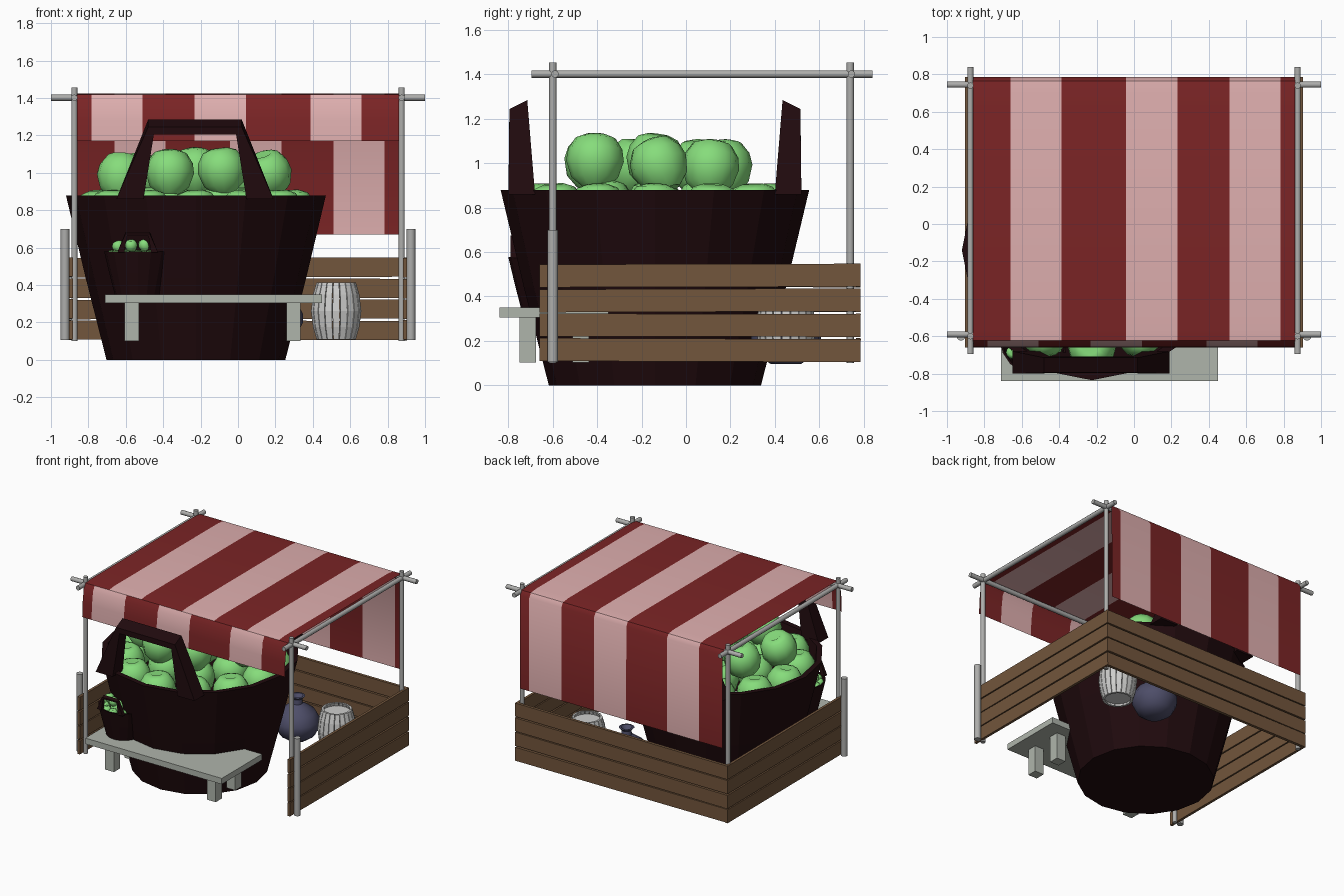
import bpy, bmesh, math, random
from mathutils import Matrix, Vector

if "Cube" in bpy.data.objects:
    bpy.data.objects.remove(bpy.data.objects["Cube"])

random.seed(4)


def mat(name, r, g, b):
    m = bpy.data.materials.new(name)
    m.diffuse_color = (r, g, b, 1)
    m.use_nodes = True
    m.node_tree.nodes["Principled BSDF"].inputs["Base Color"].default_value = m.diffuse_color
    return m


RED = mat("dark red cloth", 0.20, 0.018, 0.019)
PINK = mat("pale pink cloth", 0.74, 0.43, 0.43)
WOOD = mat("brown wood", 0.17, 0.092, 0.045)
POLE = mat("grey pole", 0.42, 0.42, 0.41)
BENCH = mat("pale grey bench", 0.43, 0.46, 0.41)
BASKET = mat("dark basket", 0.014, 0.003, 0.004)
APPLE = mat("apple green", 0.24, 0.72, 0.20)
JAR = mat("slate blue", 0.075, 0.075, 0.14)
BARREL = mat("light barrel", 0.62, 0.62, 0.61)


def finish(name, bm, mats, smooth=None, fix=True):
    if fix:
        bmesh.ops.recalc_face_normals(bm, faces=bm.faces[:])
    me = bpy.data.meshes.new(name)
    bm.to_mesh(me)
    bm.free()
    for m in mats:
        me.materials.append(m)
    if smooth:
        me.polygons.foreach_set("use_smooth", [True] * len(me.polygons))
        me.set_sharp_from_angle(angle=math.radians(smooth))
    ob = bpy.data.objects.new(name, me)
    bpy.context.scene.collection.objects.link(ob)
    return ob


def add_box(bm, lo, hi, rot=None):
    """Box between two corners, optionally turned about its centre."""
    lo, hi = Vector(lo), Vector(hi)
    m = Matrix.Translation((lo + hi) / 2) @ (rot or Matrix()) @ Matrix.Diagonal((*(hi - lo), 1))
    bmesh.ops.create_cube(bm, size=1, matrix=m)


def add_rod(bm, a, b, r, segs=10):
    a, b = Vector(a), Vector(b)
    m = Matrix.Translation((a + b) / 2) @ (b - a).to_track_quat('Z', 'Y').to_matrix().to_4x4()
    bmesh.ops.create_cone(bm, cap_ends=True, segments=segs, radius1=r, radius2=r,
                          depth=(b - a).length, matrix=m)


def add_lathe(bm, profile, segs, m=Matrix()):
    """Turn (radius, height) points about z; radius 0 makes a pole."""
    rings = []
    for r, z in profile:
        n = segs if r > 0 else 1
        rings.append([bm.verts.new(m @ Vector((r * math.cos(2 * math.pi * i / segs),
                                               r * math.sin(2 * math.pi * i / segs), z)))
                      for i in range(n)])
    for p, q in zip(rings, rings[1:]):
        for i in range(segs):
            j = (i + 1) % segs
            vs = [p[i % len(p)], p[j % len(p)], q[j % len(q)], q[i % len(q)]]
            bm.faces.new(list(dict.fromkeys(vs)))


# Poles: four uprights and crossing roof bars
bm = bmesh.new()
for x in (-0.875, 0.875):
    for y in (-0.6, 0.74):
        add_rod(bm, (x, y, 0.1), (x, y, 1.455), 0.017)
    add_rod(bm, (x, -0.695, 1.402), (x, 0.84, 1.402), 0.017)
for y in (-0.59, 0.745):
    add_rod(bm, (-1, y, 1.402), (1, y, 1.402), 0.017)
finish("canopy_frame", bm, [POLE], 40)

# Short thick posts at the front ends of the side fences
bm = bmesh.new()
for x in (-0.925, 0.925):
    add_rod(bm, (x, -0.6, 0.105), (x, -0.6, 0.70), 0.024)
finish("fence_posts", bm, [POLE], 40)

# Fence: four slightly crooked boards on three sides
for side in ("left", "right", "back"):
    bm = bmesh.new()
    for k in range(4):
        z = 0.107 + 0.112 * k
        tilt = random.uniform(-0.004, 0.004)
        if side == "back":
            add_box(bm, (-0.90, 0.765, z), (0.90, 0.787, z + 0.103), Matrix.Rotation(tilt, 4, 'Y'))
        else:
            s = -1 if side == "left" else 1
            add_box(bm, (s * 0.893 - 0.01, -0.66, z), (s * 0.893 + 0.01, 0.787, z + 0.103),
                    Matrix.Rotation(tilt, 4, 'X'))
    finish(side + "_fence", bm, [WOOD])


# Canopy cloth: striped sheet swept along a (y, z) profile
def cloth(name, profile, edges):
    bm = bmesh.new()
    rows = [[bm.verts.new((x, y, z)) for x in edges] for y, z in profile]
    for p, q in zip(rows, rows[1:]):
        for i in range(len(edges) - 1):
            f = bm.faces.new((p[i], p[i + 1], q[i + 1], q[i]))
            f.material_index = (i % 2)
    return finish(name, bm, [RED, PINK], 50, fix=False)


stripes = [-0.86, -0.66, -0.387, -0.042, 0.232, 0.51, 0.783, 0.862]
cloth("canopy", [(-0.622, 1.418), (-0.56, 1.425), (0.70, 1.425), (0.765, 1.418),
                 (0.785, 1.385), (0.786, 0.67)], stripes)
cloth("front_valance", [(-0.66, 1.17), (-0.655, 1.28), (-0.642, 1.38), (-0.622, 1.418)],
      [-x for x in reversed(stripes)])


# Basket with two handles and a heap of apples
def basket(prefix, origin, scale):
    base = Matrix.Translation(origin) @ Matrix.Scale(scale, 4)
    bm = bmesh.new()
    add_lathe(bm, [(0, 0), (0.478, 0), (0.59, 0.44), (0.695, 0.88), (0.655, 0.88),
                   (0.44, 0.05), (0, 0.05)], 16, base)
    finish(prefix + "_basket", bm, [BASKET])

    # Handles: arch outline given thickness in y, top sloped outward
    half = [(0.42, 0.86), (0.25, 1.285), (0.22, 1.205), (0.275, 0.86)]
    bm = bmesh.new()
    for s in (-1, 1):
        layers = []
        for outer in (True, False):
            pts = []
            for sx in (-1, 1):
                for x, z in half:
                    t = (z - 0.86) / 0.425
                    y = 0.66 - 0.005 * t if outer else 0.54 + 0.035 * t
                    if outer and z > 1.25:
                        z -= 0.04
                    pts.append(bm.verts.new(base @ Vector((sx * x - 0.005, s * y, z))))
            layers.append(pts)
        a, b = layers
        loop = [0, 1, 5, 4, 7, 6, 2, 3]
        for i in range(8):
            p, q = loop[i], loop[(i + 1) % 8]
            bm.faces.new((a[p], a[q], b[q], b[p]))
        for v in layers:
            for quad in ((0, 1, 2, 3), (1, 5, 6, 2), (5, 4, 7, 6)):
                bm.faces.new([v[i] for i in quad])
    finish(prefix + "_basket_handles", bm, [BASKET])

    # Apples: outer ring, inner ring, then the heap on top
    spots = [(0.515 * math.cos(i * math.pi / 6), 0.515 * math.sin(i * math.pi / 6), 0.785)
             for i in range(12)]
    spots += [(0.26 * math.cos(i * math.pi / 3), 0.26 * math.sin(i * math.pi / 3), 0.80)
              for i in range(6)]
    spots += [(-0.40, -0.10, 0.98), (-0.14, -0.28, 1.0), (0.14, -0.27, 1.01), (0.385, 0.02, 0.99),
              (0.25, 0.25, 0.98), (-0.02, 0.31, 0.98), (-0.30, 0.20, 0.98), (0, 0, 1.01)]
    fruit = [(0, -0.10), (0.05, -0.12), (0.105, -0.075), (0.13, 0), (0.122, 0.055),
             (0.09, 0.105), (0.045, 0.122), (0, 0.09)]
    bm = bmesh.new()
    for p in spots:
        tilt = 0.08 if p[2] < 0.9 else 0.4
        m = (base @ Matrix.Translation(p) @ Matrix.Rotation(random.uniform(-tilt, tilt), 4, 'X')
             @ Matrix.Rotation(random.uniform(-tilt, tilt), 4, 'Y'))
        add_lathe(bm, fruit, 12, m)
    finish(prefix + "_basket_apples", bm, [APPLE], 60)


basket("large", (-0.225, -0.14, 0), 1.0)
basket("small", (-0.535, -0.62, 0.35), 0.26)

# Bench in front
bm = bmesh.new()
add_box(bm, (-0.71, -0.84, 0.305), (0.45, -0.35, 0.35))
for x in (-0.568, 0.297):
    for y in (-0.712, -0.475):
        add_box(bm, (x - 0.038, y - 0.037, 0.102), (x + 0.038, y + 0.037, 0.31))
finish("bench", bm, [BENCH])

# Round jar with a narrow neck
bm = bmesh.new()
add_lathe(bm, [(0, 0.095), (0.07, 0.097), (0.125, 0.135), (0.158, 0.20), (0.158, 0.245),
               (0.125, 0.31), (0.07, 0.35), (0.038, 0.37), (0.034, 0.405), (0.055, 0.425),
               (0.04, 0.427), (0.022, 0.40), (0, 0.38)], 16,
          Matrix.Translation((0.19, 0.45, 0)))
finish("jar", bm, [JAR], 50)

# Barrel: bowed staves with gaps, and two sunken heads
bm = bmesh.new()
centre = Vector((0.525, 0.45, 0))
shape = [(0.106, 0.11), (0.125, 0.175), (0.136, 0.262), (0.125, 0.35), (0.106, 0.415)]
count = 20
for k in range(count):
    mid = 2 * math.pi * k / count
    w = math.pi / count * 0.9
    rows = []
    for r, z in shape:
        rows.append([bm.verts.new(centre + Vector((rr * math.cos(t), rr * math.sin(t), z)))
                     for rr, t in ((r, mid - w), (r, mid + w), (r - 0.016, mid + w), (r - 0.016, mid - w))])
    for p, q in zip(rows, rows[1:]):
        for i in range(4):
            j = (i + 1) % 4
            bm.faces.new((p[i], p[j], q[j], q[i]))
    bm.faces.new(rows[0])
    bm.faces.new(rows[-1])
finish("barrel_staves", bm, [BARREL])
bm = bmesh.new()
for z in (0.135, 0.385):
    add_rod(bm, centre + Vector((0, 0, z - 0.005)), centre + Vector((0, 0, z + 0.005)), 0.102, 20)
finish("barrel_heads", bm, [BARREL])
